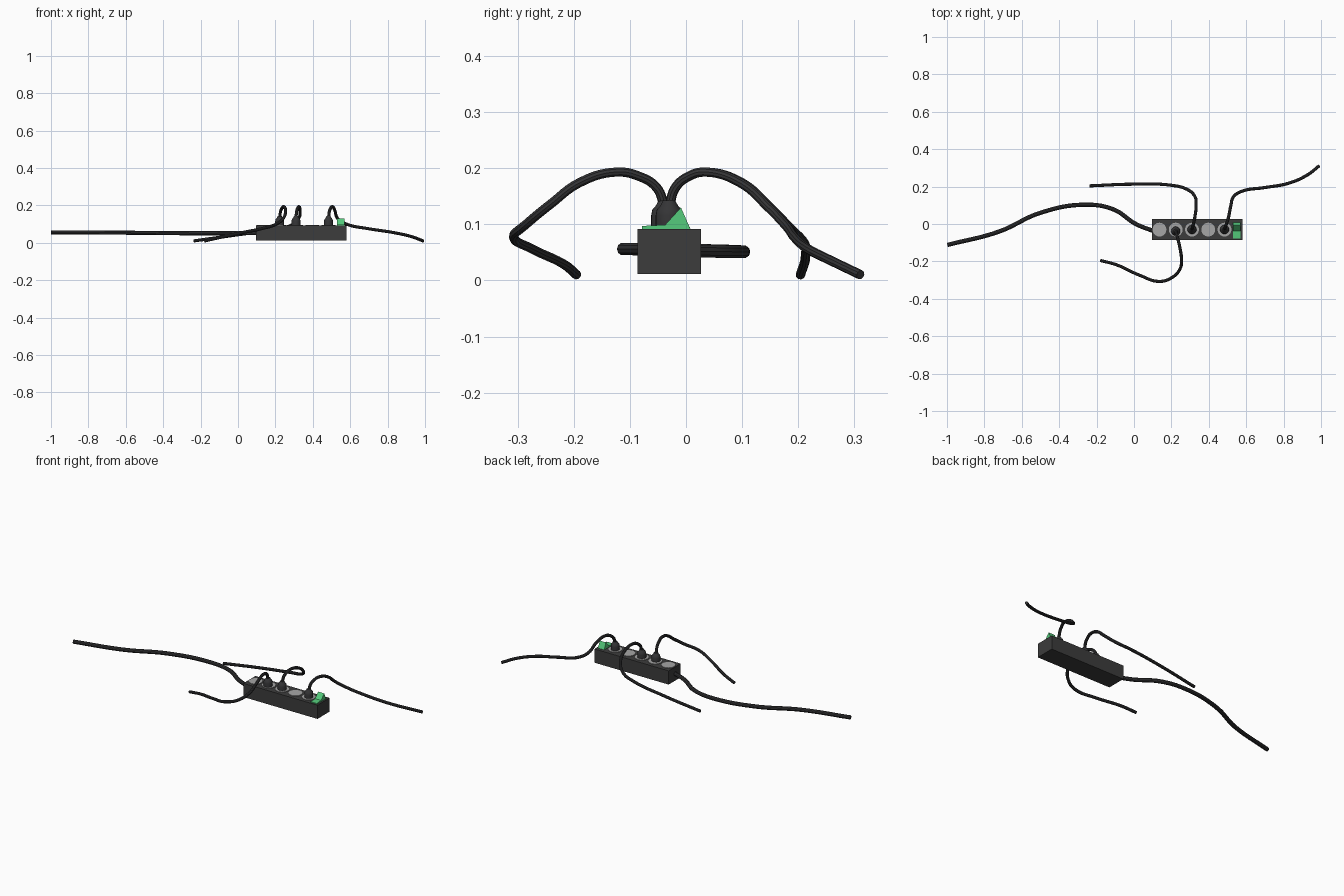
import bpy, bmesh
from mathutils import Matrix

if "Cube" in bpy.data.objects:
    bpy.data.objects.remove(bpy.data.objects["Cube"])


def material(name, rgb):
    m = bpy.data.materials.new(name)
    m.diffuse_color = (*rgb, 1)
    m.use_nodes = True
    m.node_tree.nodes["Principled BSDF"].inputs["Base Color"].default_value = m.diffuse_color
    return m


DARK = material("dark_plastic", (0.045, 0.045, 0.045))
CABLE = material("cable_rubber", (0.035, 0.035, 0.037))
LIGHT = material("socket_grey", (0.38, 0.38, 0.38))
GREEN = material("switch_green", (0.09, 0.6, 0.2))
Y0 = -0.03          # centre line of the strip
TOP = 0.092         # top of the strip


def finish(name, bm, mat, smooth=False):
    bmesh.ops.recalc_face_normals(bm, faces=bm.faces)
    me = bpy.data.meshes.new(name)
    bm.to_mesh(me)
    bm.free()
    ob = bpy.data.objects.new(name, me)
    bpy.context.collection.objects.link(ob)
    me.materials.append(mat)
    if smooth:
        bpy.context.view_layer.objects.active = ob
        bpy.ops.object.select_all(action='DESELECT')
        ob.select_set(True)
        bpy.ops.object.shade_smooth_by_angle()
    return ob


def box(name, lo, hi, mat):
    bm = bmesh.new()
    size = [b - a for a, b in zip(lo, hi)]
    mid = [(a + b) / 2 for a, b in zip(lo, hi)]
    bmesh.ops.create_cube(bm, size=1, matrix=Matrix.Translation(mid) @ Matrix.Diagonal((*size, 1)))
    return finish(name, bm, mat)


def lathe(name, x, y, profile, mat, n=24):
    """Closed turned shape from (radius, z) rings."""
    bm = bmesh.new()
    rings = []
    for r, z in profile:
        c = bmesh.ops.create_circle(bm, segments=n, radius=r, matrix=Matrix.Translation((x, y, z)))
        rings.append(c["verts"])
    for a, b in zip(rings, rings[1:]):
        for i in range(n):
            j = (i + 1) % n
            bm.faces.new((a[i], a[j], b[j], b[i]))
    bm.faces.new(rings[0])
    bm.faces.new(rings[-1])
    return finish(name, bm, mat, True)


def cable(name, points, radius):
    cu = bpy.data.curves.new(name, 'CURVE')
    cu.dimensions = '3D'
    cu.bevel_depth = radius
    cu.bevel_resolution = 3
    cu.resolution_u = 8
    cu.use_fill_caps = True
    sp = cu.splines.new('BEZIER')
    sp.bezier_points.add(len(points) - 1)
    for bp, p in zip(sp.bezier_points, points):
        bp.co = p
        bp.handle_left_type = bp.handle_right_type = 'AUTO'
    cu.materials.append(CABLE)
    ob = bpy.data.objects.new(name, cu)
    bpy.context.collection.objects.link(ob)
    bpy.ops.object.select_all(action='DESELECT')
    bpy.context.view_layer.objects.active = ob
    ob.select_set(True)
    bpy.ops.object.convert(target='MESH')
    bpy.ops.object.shade_smooth_by_angle()


# strip housing
box("strip_body", (0.095, -0.086, 0.011), (0.58, 0.027, TOP), DARK)

# sockets
socket_x = [0.136, 0.223, 0.31, 0.397, 0.484]
for i, x in enumerate(socket_x):
    lathe(f"socket_{i + 1}", x, Y0, [(0.037, TOP - 0.004), (0.037, TOP + 0.003)], LIGHT, 32)

# rocker switch: side profile extruded across x
bm = bmesh.new()
profile = [(-0.078, TOP - 0.003), (-0.078, 0.097), (-0.037, 0.099), (-0.009, 0.13), (0.009, TOP - 0.003)]
face = bm.faces.new([bm.verts.new((0.53, y, z)) for y, z in profile])
ext = bmesh.ops.extrude_face_region(bm, geom=[face])
bmesh.ops.translate(bm, vec=(0.04, 0, 0), verts=[v for v in ext["geom"] if isinstance(v, bmesh.types.BMVert)])
finish("switch", bm, GREEN)

# plugs
for i in (1, 2, 4):
    lathe(f"plug_{i + 1}", socket_x[i], Y0 - 0.008 if i == 1 else Y0,
          [(0.024, TOP), (0.024, 0.116), (0.022, 0.126), (0.016, 0.133), (0.011, 0.142)], CABLE)

# supply cable
cable("supply_cable", [(-0.998, -0.112, 0.056), (-0.72, -0.04, 0.055), (-0.5, 0.06, 0.053),
                       (-0.26, 0.103, 0.051), (-0.11, 0.078, 0.051), (0.01, 0.0, 0.052),
                       (0.11, -0.04, 0.052)], 0.0115)

# appliance cables
cable("front_cable", [(0.223, -0.038, 0.13), (0.227, -0.052, 0.165), (0.236, -0.085, 0.186),
                      (0.245, -0.125, 0.193), (0.254, -0.19, 0.174), (0.246, -0.24, 0.137),
                      (0.205, -0.285, 0.1), (0.136, -0.307, 0.078), (0.03, -0.274, 0.056),
                      (-0.094, -0.218, 0.029), (-0.179, -0.195, 0.01)], 0.0085)
cable("back_left_cable", [(0.31, -0.03, 0.13), (0.313, -0.019, 0.165), (0.319, 0.006, 0.186),
                          (0.325, 0.035, 0.193), (0.332, 0.1, 0.174), (0.324, 0.15, 0.13),
                          (0.28, 0.187, 0.092), (0.2, 0.207, 0.072), (0.0, 0.213, 0.043),
                          (-0.237, 0.204, 0.01)], 0.0085)
cable("back_right_cable", [(0.484, -0.03, 0.13), (0.488, -0.019, 0.165), (0.496, 0.006, 0.186),
                           (0.505, 0.035, 0.193), (0.518, 0.1, 0.172), (0.533, 0.147, 0.13),
                           (0.58, 0.176, 0.1), (0.7, 0.195, 0.075), (0.83, 0.219, 0.055),
                           (0.928, 0.263, 0.033), (0.99, 0.311, 0.01)], 0.0085)
